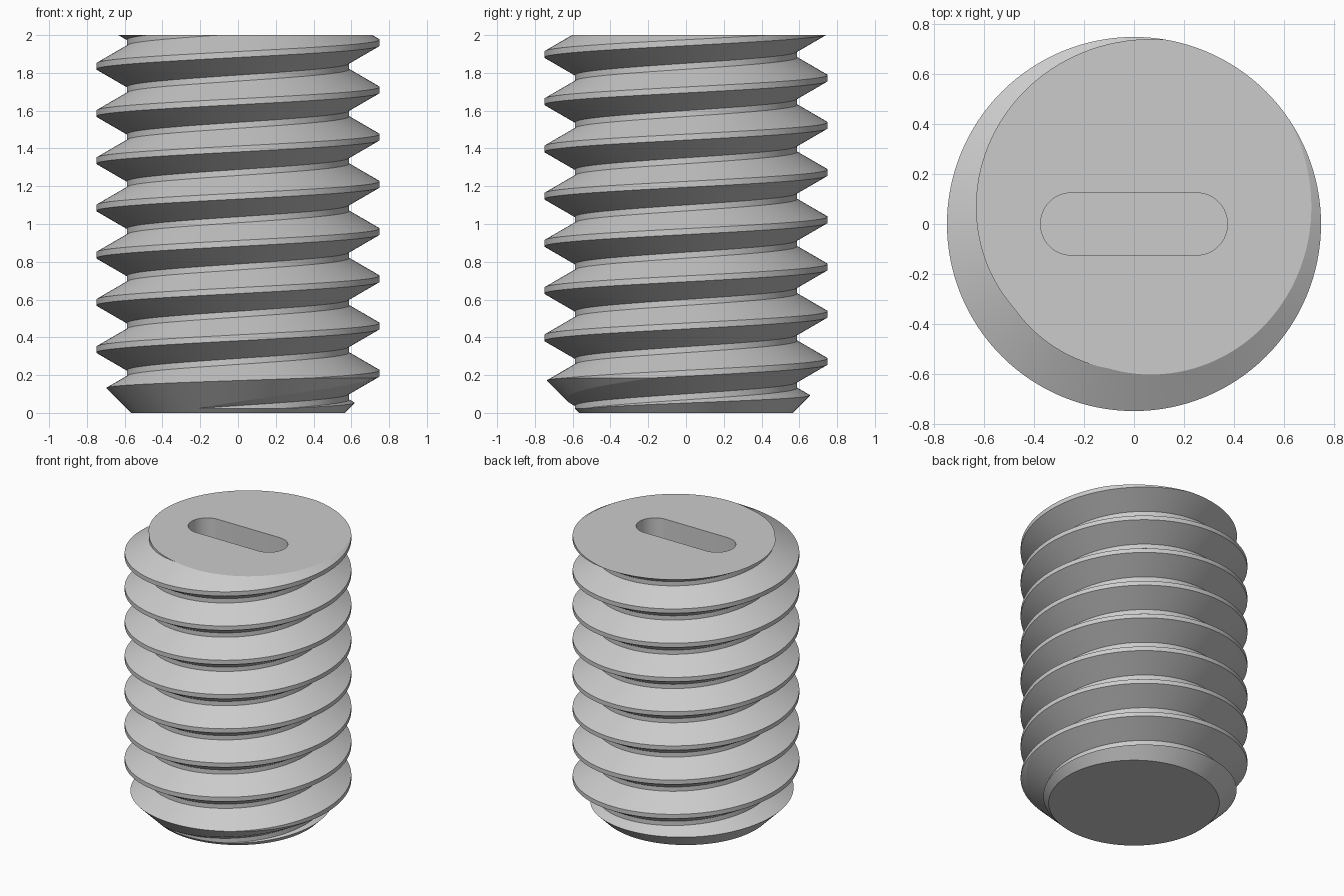
import bpy, bmesh
from math import pi, cos, sin, tan, radians
from mathutils import Vector

old = bpy.data.objects.get("Cube")
if old:
    bpy.data.objects.remove(old, do_unlink=True)

HEIGHT, MAJOR, MINOR, PITCH = 2.0, 0.75, 0.588, 0.25
PHASE = 0.21          # height of a crest on the +x side
SEGMENTS = 128

steel = bpy.data.materials.new("grey steel")
steel.use_nodes = True
steel.diffuse_color = (0.6, 0.6, 0.6, 1)
steel.node_tree.nodes["Principled BSDF"].inputs["Base Color"].default_value = steel.diffuse_color


def make_object(name, bm):
    bmesh.ops.recalc_face_normals(bm, faces=bm.faces)
    mesh = bpy.data.meshes.new(name)
    bm.to_mesh(mesh)
    bm.free()
    mesh.materials.append(steel)
    obj = bpy.data.objects.new(name, mesh)
    bpy.context.collection.objects.link(obj)
    return obj


def boolean(obj, cutter, operation):
    cutter.hide_render = True
    mod = obj.modifiers.new(operation.lower(), 'BOOLEAN')
    mod.operation, mod.object, mod.solver = operation, cutter, 'EXACT'
    bpy.context.view_layer.objects.active = obj
    bpy.ops.object.modifier_apply(modifier=mod.name)
    bpy.data.objects.remove(cutter, do_unlink=True)


# Threaded shaft: helical 60 degree profile, trimmed flat at both ends
half_flank = (MAJOR - MINOR) * tan(radians(30))
half_crest = (PITCH - 2 * half_flank) / 4
profile = [(MINOR, -half_crest - half_flank), (MAJOR, -half_crest),
           (MAJOR, half_crest), (MINOR, half_crest + half_flank)]
turns = range(-3, int(HEIGHT / PITCH) + 3)
bm = bmesh.new()
columns = []
for i in range(SEGMENTS):
    a = 2 * pi * i / SEGMENTS
    lift = PHASE + PITCH * i / SEGMENTS
    columns.append([bm.verts.new((r * cos(a), r * sin(a), lift + PITCH * t + dz))
                    for t in turns for r, dz in profile])
for i, col in enumerate(columns):
    last = i == SEGMENTS - 1
    nxt = columns[0][len(profile):] if last else columns[i + 1]
    for j in range(len(nxt) - 1):
        bm.faces.new((col[j], nxt[j], nxt[j + 1], col[j + 1]))
for z, side in ((0, -1), (HEIGHT, 1)):
    bmesh.ops.bisect_plane(bm, geom=bm.verts[:] + bm.edges[:] + bm.faces[:], dist=1e-6,
                           plane_co=(0, 0, z), plane_no=(0, 0, side), clear_outer=True)
    rim = [e for e in bm.edges if e.is_boundary
           and all(abs(v.co.z - z) < 1e-4 for v in e.verts)]
    bmesh.ops.edgeloop_fill(bm, edges=rim)
screw = make_object("threaded_shaft", bm)

# Chamfered tip: keep only what lies inside a 45 degree cone
bm = bmesh.new()
rings = []
for r, z in ((0.465, -0.1), (0.865, 0.3), (0.865, HEIGHT + 0.2)):
    rings.append([bm.verts.new((r * cos(2 * pi * i / SEGMENTS), r * sin(2 * pi * i / SEGMENTS), z))
                  for i in range(SEGMENTS)])
for low, high in zip(rings, rings[1:]):
    for i in range(SEGMENTS):
        k = (i + 1) % SEGMENTS
        bm.faces.new((low[i], low[k], high[k], high[i]))
bm.faces.new(rings[0])
bm.faces.new(rings[-1])
boolean(screw, make_object("chamfer_envelope", bm), 'INTERSECT')

# Round-ended driver slot in the top
SLOT_DEPTH, SLOT_R, SLOT_HALF = 0.25, 0.125, 0.25
bm = bmesh.new()
outline = []
for end, start in ((1, -pi / 2), (-1, pi / 2)):
    for i in range(25):
        a = start + pi * i / 24
        outline.append(bm.verts.new((end * SLOT_HALF + SLOT_R * cos(a), SLOT_R * sin(a),
                                     HEIGHT - SLOT_DEPTH)))
floor = bm.faces.new(outline)
walls = bmesh.ops.extrude_face_region(bm, geom=[floor])
bmesh.ops.translate(bm, vec=Vector((0, 0, SLOT_DEPTH + 0.1)),
                    verts=[g for g in walls["geom"] if isinstance(g, bmesh.types.BMVert)])
boolean(screw, make_object("slot_cutter", bm), 'DIFFERENCE')

# Smooth round surfaces, crisp thread edges
bpy.ops.object.select_all(action='DESELECT')
screw.select_set(True)
bpy.context.view_layer.objects.active = screw
bpy.ops.object.shade_smooth_by_angle(angle=radians(12))
